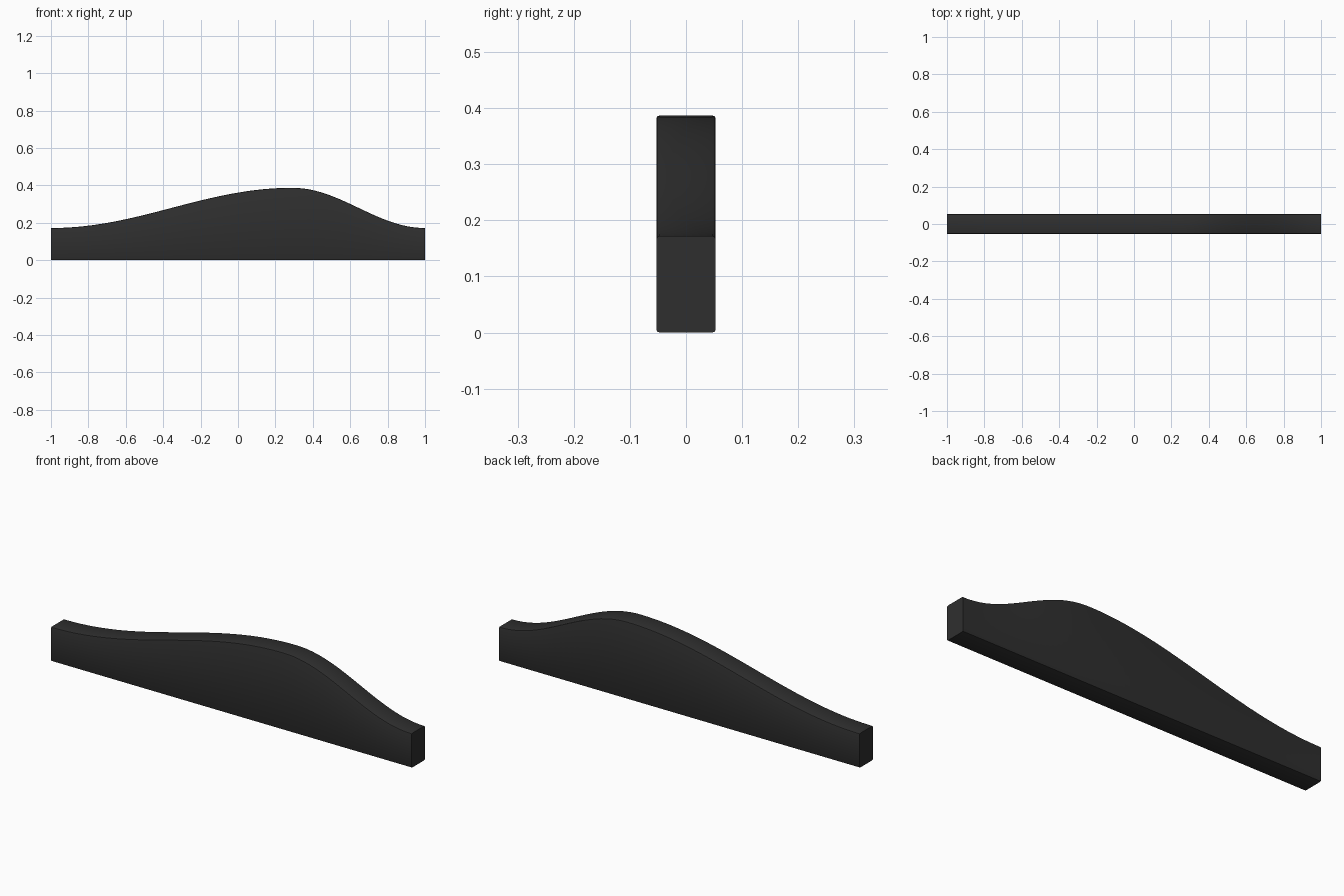
import bpy, bmesh, math

if "Cube" in bpy.data.objects:
    bpy.data.objects.remove(bpy.data.objects["Cube"])

HALF_W, BEVEL, END_H, PEAK_H, PEAK_X = 0.053, 0.006, 0.172, 0.387, 0.29
STEPS = 64


def top_height(x):
    # Smooth S-curve rising to the crest, then a shorter one falling away
    t = (x + 1) / (PEAK_X + 1) if x < PEAK_X else (1 - x) / (1 - PEAK_X)
    return END_H + (PEAK_H - END_H) * (0.5 - 0.5 * math.cos(math.pi * t))


def section(h):
    # Rectangle with small rounded corners, as (y, z) points
    pts = []
    for k, (sy, sz) in enumerate([(1, 1), (-1, 1), (-1, -1), (1, -1)]):
        cy = sy * (HALF_W - BEVEL)
        cz = h - BEVEL if sz > 0 else BEVEL
        for i in range(3):
            a = math.pi / 2 * (k + i / 2)
            pts.append((cy + BEVEL * math.cos(a), cz + BEVEL * math.sin(a)))
    return pts


# Curved bar lofted along x
bm = bmesh.new()
rings = []
for i in range(STEPS + 1):
    x = -1 + 2 * i / STEPS
    rings.append([bm.verts.new((x, y, z)) for y, z in section(top_height(x))])
for a, b in zip(rings, rings[1:]):
    n = len(a)
    for j in range(n):
        bm.faces.new((a[j], a[(j + 1) % n], b[(j + 1) % n], b[j]))
bm.faces.new(rings[0])
bm.faces.new(rings[-1])
bmesh.ops.recalc_face_normals(bm, faces=bm.faces[:])

mesh = bpy.data.meshes.new("curved_handle")
bm.to_mesh(mesh)
bm.free()
handle = bpy.data.objects.new("curved_handle", mesh)
bpy.context.collection.objects.link(handle)

# Dark grey finish
grey = bpy.data.materials.new("dark_grey")
grey.diffuse_color = (0.028, 0.028, 0.028, 1)
grey.use_nodes = True
grey.node_tree.nodes["Principled BSDF"].inputs["Base Color"].default_value = grey.diffuse_color
mesh.materials.append(grey)

bpy.context.view_layer.objects.active = handle
handle.select_set(True)
bpy.ops.object.shade_smooth_by_angle(angle=math.radians(30))
